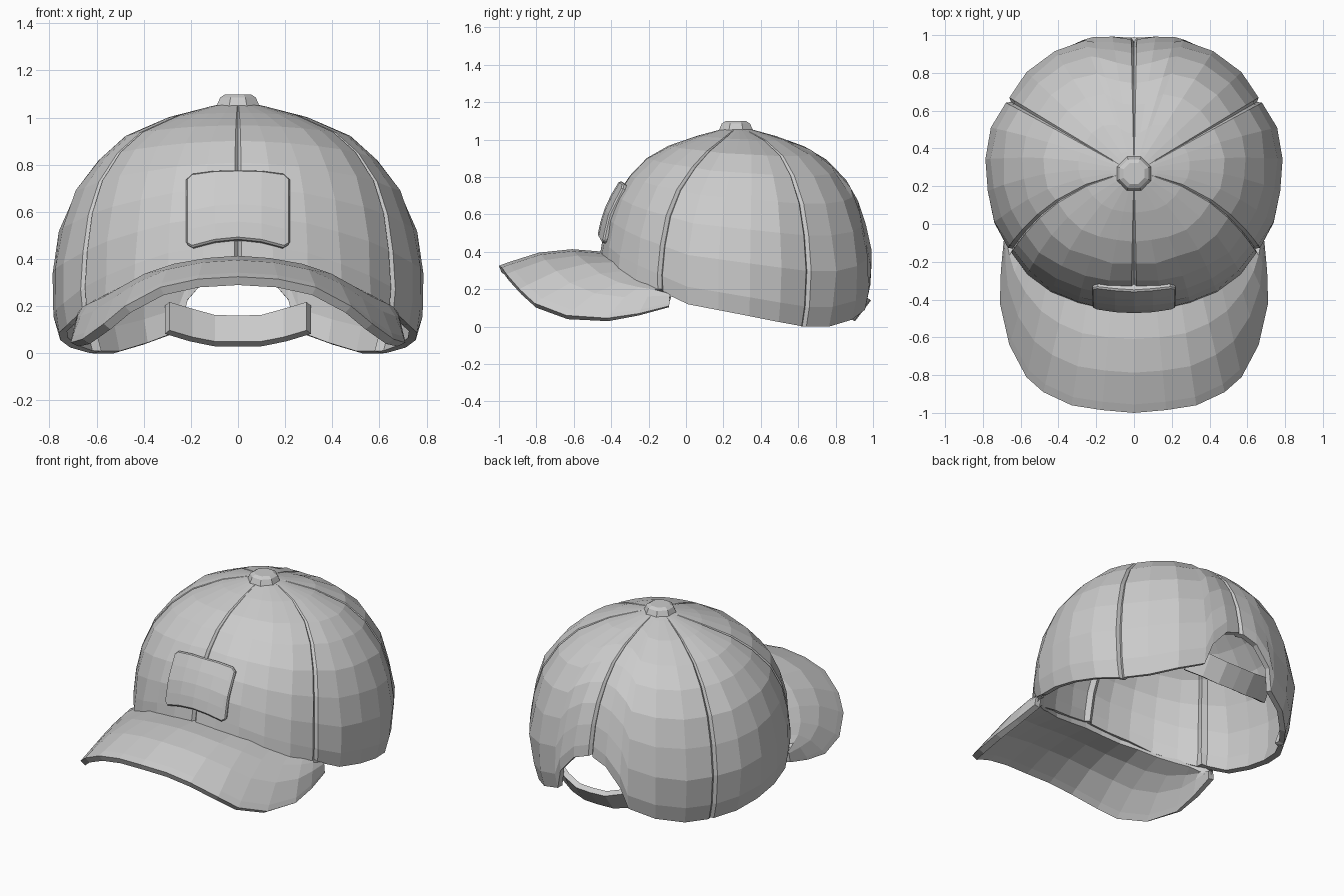
import bpy, bmesh, math, random
from mathutils import Vector

if "Cube" in bpy.data.objects:
    bpy.data.objects.remove(bpy.data.objects["Cube"])

random.seed(4)
CY = 0.27      # y of the crown axis
TOP = 1.06


def interp(table, t):
    if t <= table[0][0]:
        return table[0][1]
    for (a, va), (b, vb) in zip(table, table[1:]):
        if t <= b:
            return va + (vb - va) * (t - a) / (b - a)
    return table[-1][1]


def half_sheet(name, cols, thickness, offset=-1.0, bevel=0.0):
    """Skin a grid of point columns (x >= 0), mirror it and give it thickness."""
    bm = bmesh.new()
    grid = [[bm.verts.new(p) for p in c] for c in cols]
    for a, b in zip(grid, grid[1:]):
        for j in range(len(a) - 1):
            bm.faces.new((a[j], b[j], b[j + 1], a[j + 1]))
    me = bpy.data.meshes.new(name)
    bm.to_mesh(me)
    bm.free()
    ob = bpy.data.objects.new(name, me)
    bpy.context.collection.objects.link(ob)
    ob.modifiers.new("Mirror", 'MIRROR').merge_threshold = 0.001
    sol = ob.modifiers.new("Solidify", 'SOLIDIFY')
    sol.thickness, sol.offset = thickness, offset
    if bevel:
        bv = ob.modifiers.new("Bevel", 'BEVEL')
        bv.width, bv.segments = bevel, 1
        bv.angle_limit = math.radians(50)
    return ob


# Crown shape: radius fraction by height, plan radius and hem height by angle
PROFILE = [(0, .93), (.1, .97), (.25, 1), (.42, .98), (.6, .93), (.76, .83),
           (.9, .65), (.98, .46), (1.03, .24), (1.06, .08)]
PLAN = [(-90, .74), (-70, .753), (-50, .78), (-32, .777), (-20, .79), (4, .795),
        (21, .795), (30, .775), (45, .778), (59, .78), (74, .75), (90, .725)]
HEM = [(-90, .4), (-70, .37), (-50, .28), (-32, .19), (-20, .12), (0, .07),
       (15, .03), (30, 0), (45, 0), (58, .04), (69.6, .09), (73, .22), (81, .34), (90, .38)]
ROWS = [0, .1, .28, .46, .62, .76, .86, .94, .985, 1]
SEAM, BACK_SEAM = -32, 30


def crown_point(theta, s, dent, noise):
    hem = interp(HEM, theta)
    z = hem + (TOP - hem) * s
    f = interp(PROFILE, z)
    # The front side seam swings backward as it climbs
    swing = 27 * (1 - f) if z > .25 else 0
    if theta <= SEAM:
        w = (theta + 90) / (SEAM + 90)
    else:
        w = max(0, (BACK_SEAM - theta) / (BACK_SEAM - SEAM))
    a = math.radians(theta + w * swing)
    r = interp(PLAN, theta) * f - dent + noise
    x = 0 if abs(theta) == 90 else r * math.cos(a)
    return Vector((x, CY + r * math.sin(a), z))


# Crown panels with grooved seams
EVEN = [.02, .2, .4, .6, .8, .98]
panels = [(-90, SEAM, EVEN), (SEAM, BACK_SEAM, EVEN),
          (BACK_SEAM, 90, [.02, .22, .45, .66, .72, .85, .98])]
cols = []


def add_column(theta, dent, wobble):
    col = []
    for s in ROWS:
        n = random.uniform(-wobble, wobble) if 0 < s < .98 else 0
        col.append(crown_point(theta, s, dent * (1 if s < .97 else .2), n))
    cols.append(col)


for a, b, fractions in panels:
    add_column(a, .018, 0)
    for t in fractions:
        add_column(a + (b - a) * t, 0, .007 if .1 < t < .9 else 0)
add_column(90, .018, 0)
half_sheet("crown", cols, .035)

# Button on top
bpy.ops.mesh.primitive_cone_add(vertices=8, radius1=.105, radius2=.082, depth=.05,
                                location=(0, CY - .003, 1.06), rotation=(0, 0, math.pi / 8))
button = bpy.context.object
button.name = "top_button"
bm = bmesh.new()
bm.from_mesh(button.data)
cap = max(bm.faces, key=lambda f: f.calc_center_median().z)
inner = bmesh.ops.inset_individual(bm, faces=[cap], thickness=.022)
for v in cap.verts:
    v.co.z += .013
bm.to_mesh(button.data)
bm.free()

# Brim: lofted from the crown hem to the curved outer edge
INNER = [(0, -.44, .4), (.12, -.435, .39), (.25, -.415, .37), (.36, -.37, .345),
         (.46, -.31, .3), (.54, -.24, .26), (.6, -.18, .23), (.64, -.13, .2), (.67, -.08, .15)]
OUTER = [(0, -1, .325), (.17, -.985, .315), (.33, -.96, .28), (.48, -.89, .2),
         (.57, -.81, .125), (.66, -.64, .06), (.71, -.42, .045), (.705, -.25, .07), (.69, -.09, .11)]
cols = []
for i, o in zip(INNER, OUTER):
    col = []
    for v in (1, .92, .62, .3, 0):
        p = Vector(i).lerp(Vector(o), v)
        p.z += .045 * math.sin(math.pi * v)
        col.append(p)
    cols.append(col)
half_sheet("brim", cols, .038)

# Front patch, wrapped on the crown
cols = []
for x, lo, hi in [(0, .485, .78), (.1, .475, .778), (.195, .45, .765), (.222, .465, .74)]:
    col = []
    for k in range(5):
        z = lo + (hi - lo) * k / 4
        r = interp(PROFILE, z) * .75
        col.append((x, CY - math.sqrt(r * r - x * x) - .022, z))
    cols.append(col)
half_sheet("front_patch", cols, .05, bevel=.008)

# Adjustment strap across the rear opening
cols = [[(0, .89, .04), (0, .975, .15)],
        [(.1, .885, .04), (.1, .97, .152)],
        [(.2, .865, .06), (.2, .94, .18)],
        [(.3, .82, .09), (.3, .885, .21)]]
half_sheet("rear_strap", cols, .035, offset=0)
